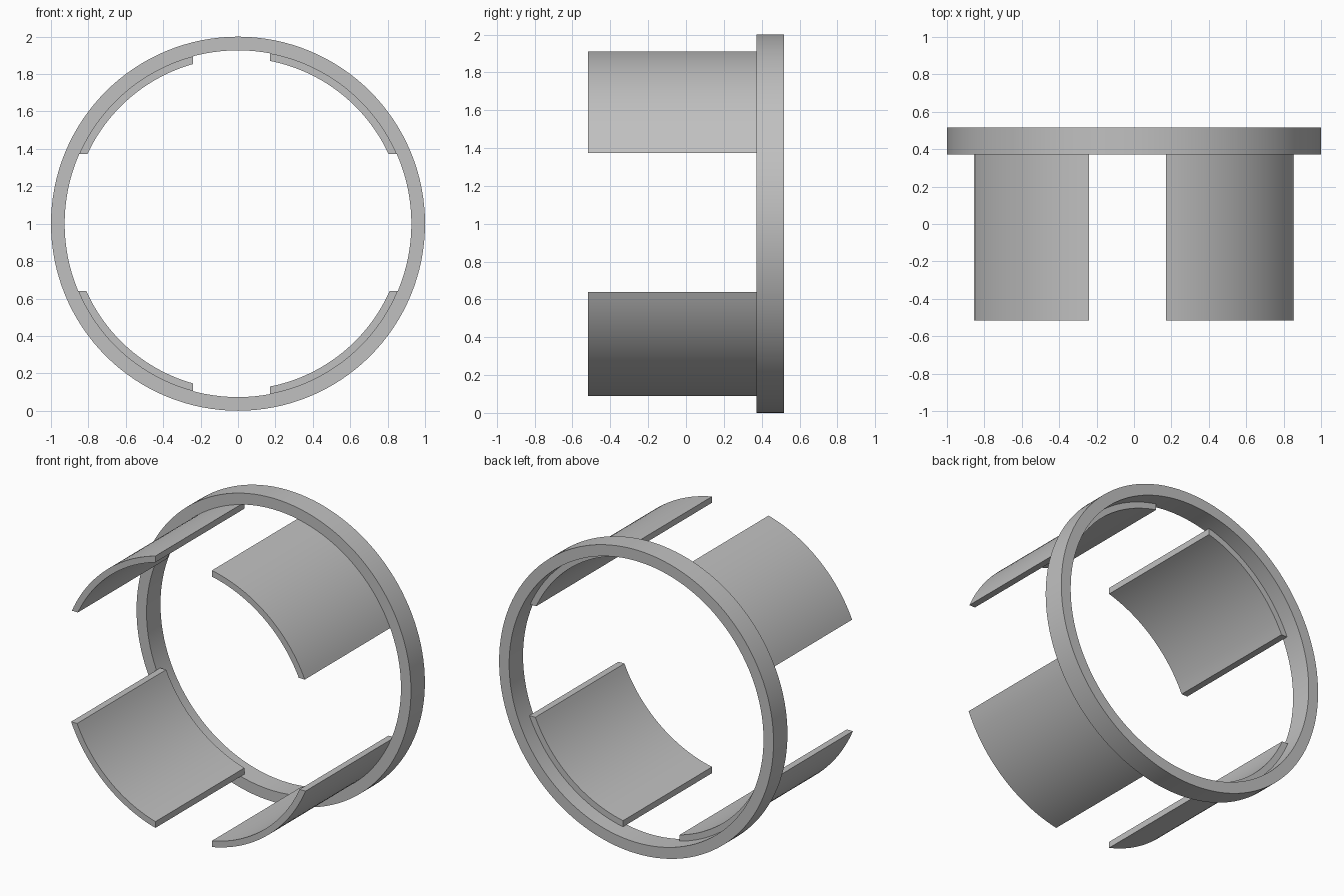
import bpy, bmesh
from math import sin, cos, pi, asin, acos, radians

cube = bpy.data.objects.get("Cube")
if cube:
    bpy.data.objects.remove(cube, do_unlink=True)

CENTRE_Z = 1.0
RING_OUTER, RING_INNER, TAB_INNER = 1.0, 0.927, 0.887
FRONT, RING_FRONT, TAB_BACK, BACK = -0.517, 0.372, 0.41, 0.517

grey = bpy.data.materials.new("plain grey")
grey.use_nodes = True
grey.diffuse_color = (0.53, 0.53, 0.53, 1)
grey.node_tree.nodes["Principled BSDF"].inputs["Base Color"].default_value = grey.diffuse_color


def finish(name, bm):
    bmesh.ops.recalc_face_normals(bm, faces=bm.faces)
    mesh = bpy.data.meshes.new(name)
    bm.to_mesh(mesh)
    bm.free()
    mesh.materials.append(grey)
    obj = bpy.data.objects.new(name, mesh)
    bpy.context.collection.objects.link(obj)
    bpy.ops.object.select_all(action="DESELECT")
    obj.select_set(True)
    bpy.context.view_layer.objects.active = obj
    bpy.ops.object.shade_smooth_by_angle(angle=radians(30))


def sweep(name, outer, inner, y0, y1, closed):
    """Strip between two arcs of (x, z) points, extruded along y."""
    bm = bmesh.new()
    loops = []
    for o, i in zip(outer, inner):
        corners = [(o, y0), (o, y1), (i, y1), (i, y0)]
        loops.append([bm.verts.new((p[0], y, CENTRE_Z + p[1])) for p, y in corners])
    pairs = list(zip(loops, loops[1:]))
    if closed:
        pairs.append((loops[-1], loops[0]))
    else:
        bm.faces.new(loops[0])
        bm.faces.new(loops[-1])
    for a, b in pairs:
        for k in range(4):
            n = (k + 1) % 4
            bm.faces.new((a[k], a[n], b[n], b[k]))
    finish(name, bm)


def arc(radius, start, end, steps):
    angles = [start + (end - start) * k / steps for k in range(steps + 1)]
    return [(radius * cos(t), radius * sin(t)) for t in angles]


# Retaining ring at the back
sweep("ring", arc(RING_OUTER, 0, 2 * pi, 128)[:-1], arc(RING_INNER, 0, 2 * pi, 128)[:-1],
      RING_FRONT, BACK, True)


# Curved tabs, trimmed by an upright edge and a level edge
def tab(name, side, up, edge_x, edge_z):
    arcs = []
    for r in (RING_INNER, TAB_INNER):
        points = arc(r, asin(edge_z / r), acos(edge_x / r), 28)
        arcs.append([(side * x, up * z) for x, z in points])
    sweep(name, arcs[0], arcs[1], FRONT, TAB_BACK, False)


for up, level, edge_z in ((1, "upper", 0.373), (-1, "lower", 0.36)):
    tab(level + "_left_tab", 1, up, 0.172, edge_z)
    tab(level + "_right_tab", -1, up, 0.24, edge_z)
